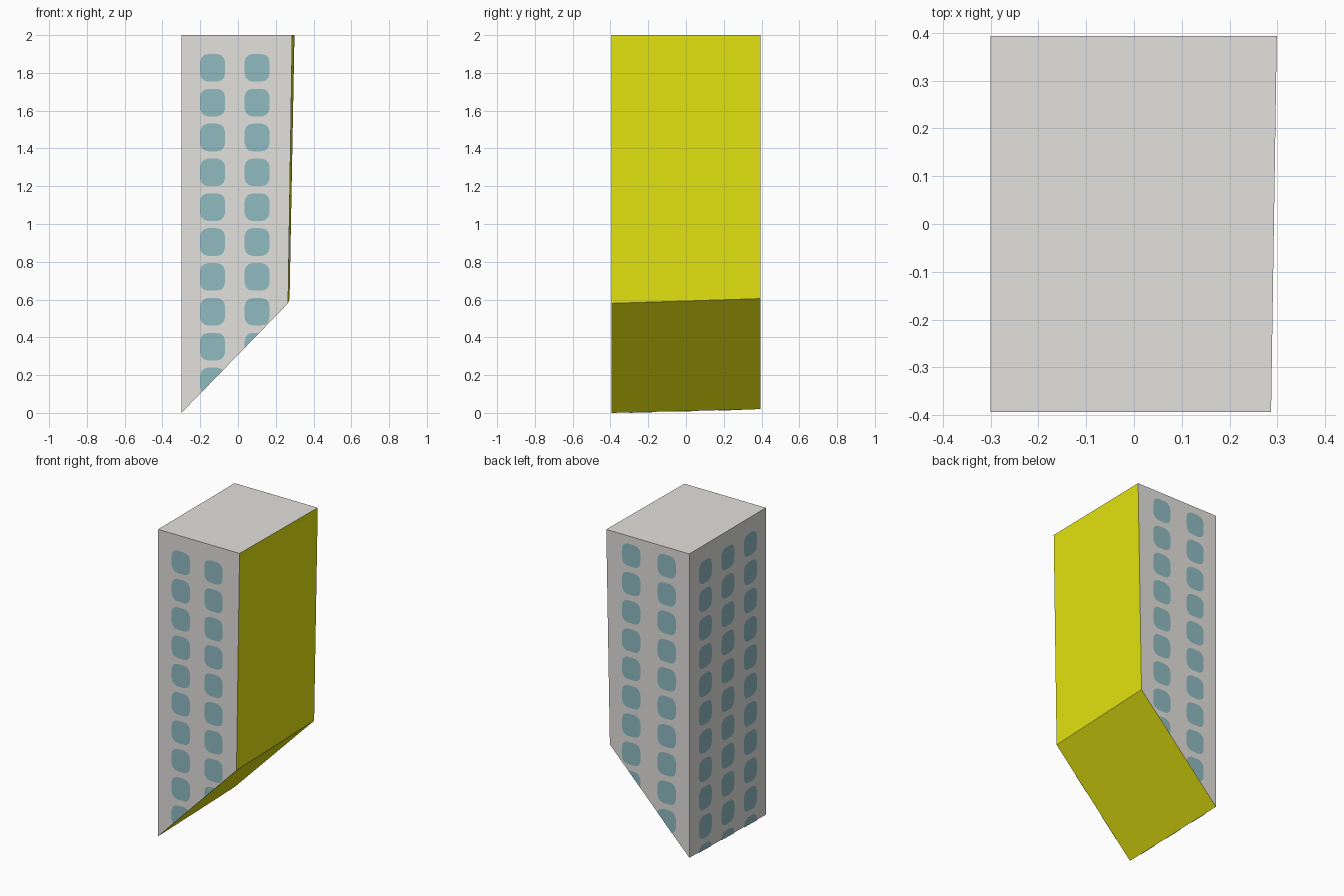
import bpy, bmesh, math
from mathutils import Vector

if "Cube" in bpy.data.objects:
    bpy.data.objects.remove(bpy.data.objects["Cube"])


def material(name, rgb):
    m = bpy.data.materials.new(name)
    m.diffuse_color = (*rgb, 1)
    m.use_nodes = True
    m.node_tree.nodes["Principled BSDF"].inputs["Base Color"].default_value = m.diffuse_color
    return m


concrete = material("pale concrete", (0.76, 0.75, 0.72))
yellow = material("yellow cut", (0.77, 0.77, 0.005))
glass = material("teal glass", (0.28, 0.50, 0.535))


def add_object(name, bm, mats):
    me = bpy.data.meshes.new(name)
    bm.to_mesh(me)
    bm.free()
    for m in mats:
        me.materials.append(m)
    ob = bpy.data.objects.new(name, me)
    bpy.context.collection.objects.link(ob)
    return ob


# Tower block: a front and a back outline joined by side walls
Y = 0.394
front = [(-0.3, 0), (0.265, 0.58), (0.287, 2), (-0.3, 2)]
back = [(-0.3, 0.02), (0.273, 0.605), (0.299, 2), (-0.3, 2)]
bm = bmesh.new()
f = [bm.verts.new((x, -Y, z)) for x, z in front]
b = [bm.verts.new((x, Y, z)) for x, z in back]
bm.faces.new(f)
bm.faces.new(b[::-1])
for i in range(4):
    j = (i + 1) % 4
    bm.faces.new((f[j], f[i], b[i], b[j]))
bmesh.ops.recalc_face_normals(bm, faces=bm.faces)
# The broken right side and sloping underside are yellow
for face in bm.faces:
    face.material_index = 1 if face.normal.x > 0.3 else 0
add_object("tower_block", bm, [concrete, yellow])

# Plane of the sloping underside, used to trim the windows
p0 = Vector((front[0][0], -Y, front[0][1]))
p1 = Vector((front[1][0], -Y, front[1][1]))
p2 = Vector((back[0][0], Y, back[0][1]))
slope = (p1 - p0).cross(p2 - p0).normalized()
if slope.z > 0:
    slope.negate()


def window_wall(name, centre, across, columns, top_row, rows=11):
    """Grid of rounded window panes on one wall, trimmed by the underside."""
    bm = bmesh.new()
    up = Vector((0, 0, 1))
    w, h, r = 0.066, 0.073, 0.042
    for c in columns:
        for k in range(rows):
            mid = centre + across * c + up * (top_row - k * 0.1845)
            ring = []
            for q, (sx, sz) in enumerate([(1, 1), (-1, 1), (-1, -1), (1, -1)]):
                for s in range(4):
                    a = math.radians(q * 90 + s * 30)
                    u = sx * (w - r) + r * math.cos(a)
                    v = sz * (h - r) + r * math.sin(a)
                    ring.append(bm.verts.new(mid + across * u + up * v))
            bm.faces.new(ring)
    bmesh.ops.bisect_plane(bm, geom=bm.verts[:] + bm.edges[:] + bm.faces[:],
                           plane_co=p0, plane_no=slope, clear_outer=True)
    add_object(name, bm, [glass])


X, N = Vector((1, 0, 0)), 0.002
window_wall("front_windows", Vector((0, -Y - N, 0)), X, (-0.135, 0.101), 1.827)
window_wall("back_windows", Vector((0, Y + N, 0)), -X, (-0.118, 0.138), 1.878)
window_wall("left_windows", Vector((-0.3 - N, 0, 0)), Vector((0, -1, 0)),
            (-0.232, 0, 0.232), 1.827)
